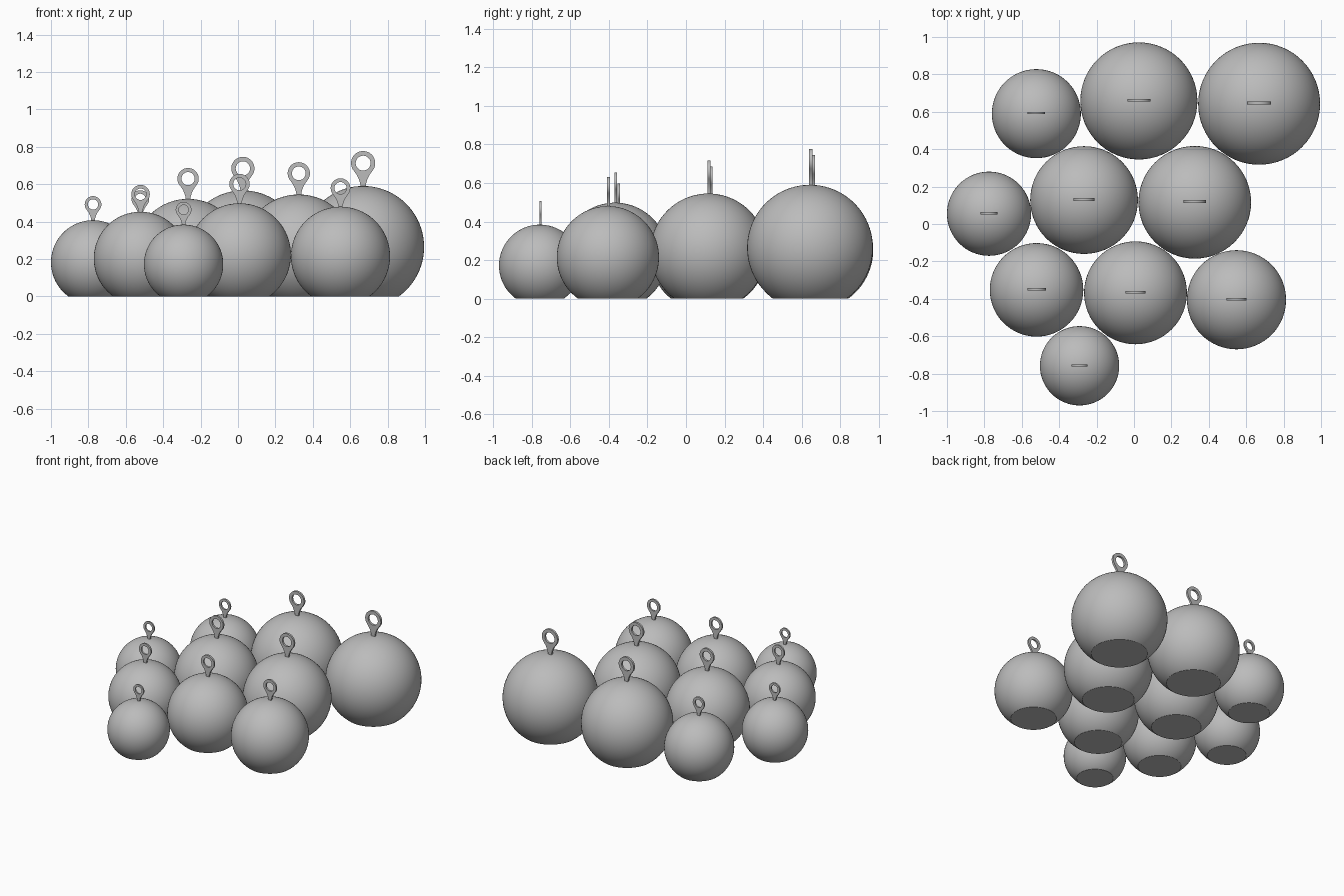
import bpy, bmesh, math
from mathutils import Vector

if "Cube" in bpy.data.objects:
    bpy.data.objects.remove(bpy.data.objects["Cube"])

grey = bpy.data.materials.new("plain grey")
grey.diffuse_color = (0.5, 0.5, 0.5, 1)
grey.use_nodes = True
grey.node_tree.nodes["Principled BSDF"].inputs["Base Color"].default_value = grey.diffuse_color

CUT = 0.812  # height of the ball centre above its flat base, in radii

# centre x, centre y, radius of each weight
WEIGHTS = [
    (-0.522, 0.590, 0.238), (0.026, 0.658, 0.313), (0.669, 0.643, 0.326),
    (-0.775, 0.055, 0.225), (-0.267, 0.128, 0.288), (0.325, 0.116, 0.301),
    (-0.521, -0.352, 0.250), (0.008, -0.368, 0.275), (0.548, -0.405, 0.265),
    (-0.291, -0.758, 0.212),
]


def ball_mesh():
    """Unit sphere with a flat, capped underside."""
    bm = bmesh.new()
    bmesh.ops.create_uvsphere(bm, u_segments=64, v_segments=40, radius=1)
    cut = bmesh.ops.bisect_plane(
        bm, geom=bm.verts[:] + bm.edges[:] + bm.faces[:],
        plane_co=(0, 0, -CUT), plane_no=(0, 0, -1), clear_outer=True)
    edges = [e for e in cut["geom_cut"] if isinstance(e, bmesh.types.BMEdge)]
    bmesh.ops.contextual_create(bm, geom=edges)
    bmesh.ops.recalc_face_normals(bm, faces=bm.faces)
    me = bpy.data.meshes.new("ball")
    bm.to_mesh(me)
    bm.free()
    return me


def eyelet_mesh():
    """Flat ring on a flared stem, sized for a unit ball."""
    cz, outer, inner = 1.375, 0.198, 0.122
    arc = [math.radians(-40 + 260 * i / 36) for i in range(37)]
    outline = [(outer * math.cos(a), cz + outer * math.sin(a)) for a in arc]
    stem = [(0.10, 1.175), (0.066, 1.10), (0.046, 1.03), (0.04, 0.95)]
    outline += [(-x, z) for x, z in stem] + stem[::-1]
    hole = [(inner * math.cos(math.tau * i / 40),
             cz + inner * math.sin(math.tau * i / 40)) for i in range(40)]

    curve = bpy.data.curves.new("eyelet profile", "CURVE")
    curve.dimensions = "2D"
    curve.fill_mode = "BOTH"
    curve.extrude = 0.025
    for points in (outline, hole):
        spline = curve.splines.new("POLY")
        spline.points.add(len(points) - 1)
        spline.use_cyclic_u = True
        for p, (x, z) in zip(spline.points, points):
            p.co = (x, z, 0, 1)
    temp = bpy.data.objects.new("eyelet profile", curve)
    bpy.context.collection.objects.link(temp)
    bpy.context.view_layer.update()
    me = bpy.data.meshes.new_from_object(
        temp.evaluated_get(bpy.context.evaluated_depsgraph_get()))
    bpy.data.objects.remove(temp)

    # weld the caps and stand the plate upright
    bm = bmesh.new()
    bm.from_mesh(me)
    bmesh.ops.remove_doubles(bm, verts=bm.verts, dist=0.0005)
    for v in bm.verts:
        v.co = Vector((v.co.x, 0.012 - v.co.z, v.co.y))
    bmesh.ops.recalc_face_normals(bm, faces=bm.faces)
    bm.to_mesh(me)
    bm.free()
    return me


def place(mesh, name, x, y, r):
    ob = bpy.data.objects.new(name, mesh)
    bpy.context.collection.objects.link(ob)
    ob.location = (x, y, CUT * r)
    ob.scale = (r, r, r)
    return ob


ball, eyelet = ball_mesh(), eyelet_mesh()
for me in (ball, eyelet):
    me.materials.clear()
    me.materials.append(grey)

# each weight is a ball with an eyelet on top
for i, (x, y, r) in enumerate(WEIGHTS, 1):
    parts = [place(ball, f"ball_{i}", x, y, r),
             place(eyelet, f"eyelet_{i}", x, y, r)]

# smooth shading with sharp rims; the meshes are shared
bpy.ops.object.select_all(action="DESELECT")
for ob in parts:
    ob.select_set(True)
bpy.context.view_layer.objects.active = parts[0]
bpy.ops.object.shade_smooth_by_angle(angle=math.radians(30))
